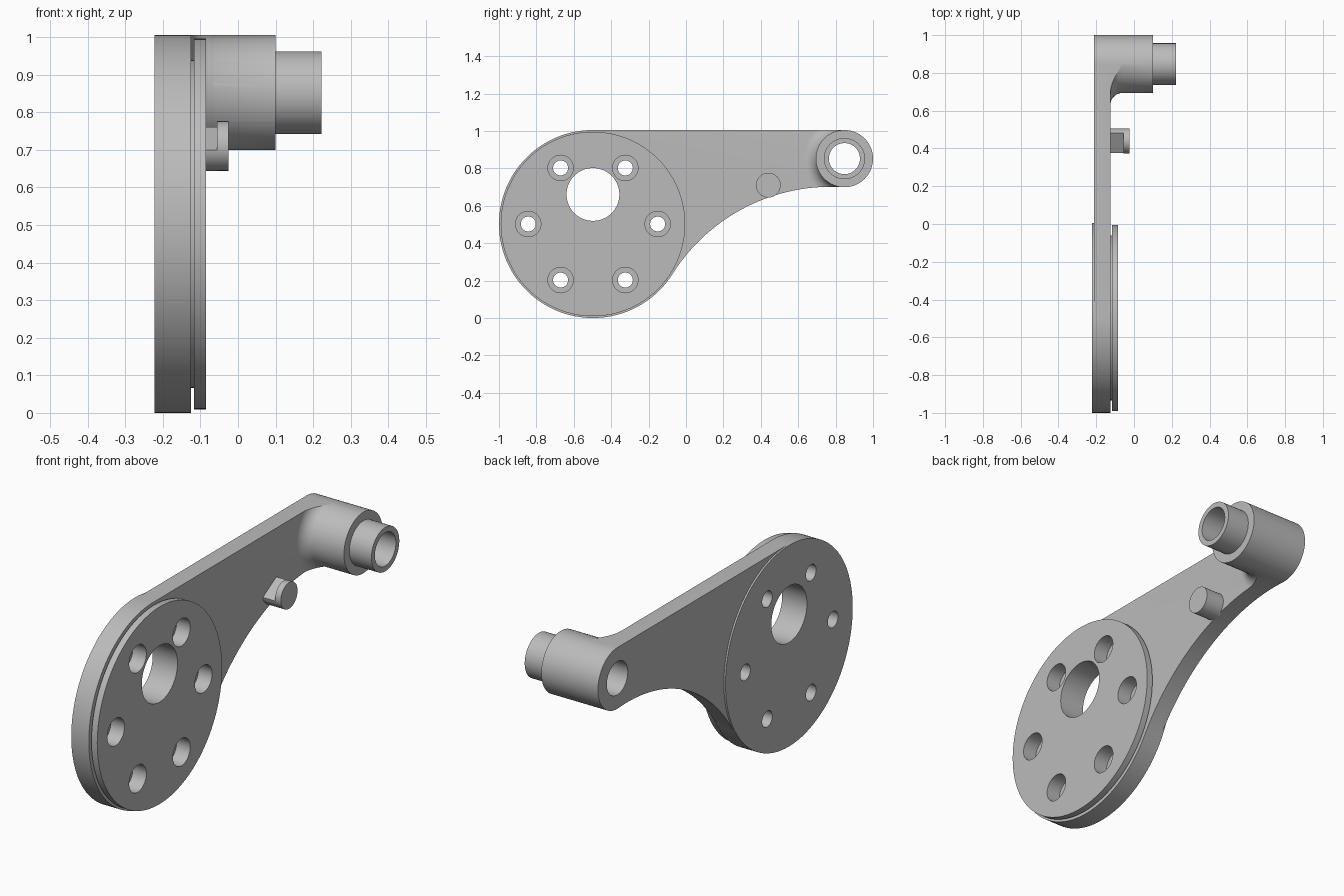
import bpy, bmesh
from math import sin, cos, pi, sqrt, atan2, radians
from mathutils import Vector

cube = bpy.data.objects.get("Cube")
if cube:
    bpy.data.objects.remove(cube, do_unlink=True)

grey = bpy.data.materials.new("plain grey")
grey.use_nodes = True
GREY = (0.5, 0.5, 0.5, 1)
grey.diffuse_color = GREY
grey.node_tree.nodes["Principled BSDF"].inputs["Base Color"].default_value = GREY

# Main centres in the (y, z) plane
DISC, DISC_R = Vector((-0.4975, 0.5025)), 0.5025
BOSS, BOSS_R = Vector((0.847, 0.852)), 0.153
PIN, PIN_R = Vector((0.44, 0.71)), 0.066
BACK, FACE = -0.213, -0.125


def loft(name, rings):
    """Closed solid from matching rings of points."""
    bm = bmesh.new()
    loops = [[bm.verts.new(p) for p in ring] for ring in rings]
    n = len(loops[0])
    for a, b in zip(loops, loops[1:]):
        for i in range(n):
            j = (i + 1) % n
            bm.faces.new((a[i], a[j], b[j], b[i]))
    bm.faces.new(loops[0][::-1])
    bm.faces.new(loops[-1])
    bmesh.ops.recalc_face_normals(bm, faces=bm.faces)
    mesh = bpy.data.meshes.new(name)
    bm.to_mesh(mesh)
    bm.free()
    mesh.materials.append(grey)
    obj = bpy.data.objects.new(name, mesh)
    bpy.context.collection.objects.link(obj)
    return obj


def lathe(name, centre, profile, n=96):
    """Turn (x, radius) points around an axis along x."""
    angles = [2 * pi * i / n for i in range(n)]
    return loft(name, [[(x, centre.x + r * cos(a), centre.y + r * sin(a)) for a in angles]
                       for x, r in profile])


def prism(name, outline, x0, x1):
    return loft(name, [[(x, p.x, p.y) for p in outline] for x in (x0, x1)])


def combine(target, tool, operation):
    """Apply a boolean and remove the helper."""
    tool.hide_render = True
    mod = target.modifiers.new(operation, 'BOOLEAN')
    mod.operation, mod.solver, mod.object = operation, 'EXACT', tool
    bpy.context.view_layer.objects.active = target
    bpy.ops.object.modifier_apply(modifier=mod.name)
    bpy.data.objects.remove(tool, do_unlink=True)


# Arm outline: straight top, concave arc tangent to boss and disc below
ARC_R = 1.0
span = BOSS - DISC
d1, d2 = ARC_R + DISC_R, ARC_R + BOSS_R
along = (d1 ** 2 - d2 ** 2 + span.length_squared) / (2 * span.length)
u = span.normalized()
arc_centre = DISC + u * along + Vector((u.y, -u.x)) * sqrt(d1 ** 2 - along ** 2)
to_boss, to_disc = BOSS - arc_centre, DISC - arc_centre
a0, a1 = atan2(to_boss.y, to_boss.x), atan2(to_disc.y, to_disc.x)
outline = [DISC + Vector((0, DISC_R)), BOSS + Vector((0, BOSS_R))]
for i in range(41):
    a = a0 + (a1 - a0) * i / 40
    outline.append(arc_centre + ARC_R * Vector((cos(a), sin(a))))

# Stepped disc, arm plate and boss with sleeve
body = lathe("lever_body", DISC, [(-0.222, DISC_R), (FACE, DISC_R), (FACE, 0.436),
                                  (-0.117, 0.436), (-0.117, 0.493), (-0.085, 0.493)], 128)
combine(body, prism("arm_plate", outline, BACK, FACE), 'UNION')
combine(body, lathe("boss", BOSS, [(BACK, BOSS_R), (0.1, BOSS_R), (0.1, 0.11), (0.222, 0.11)]),
        'UNION')

# Fillet where the boss meets the arm, trimmed to the arm outline
FILLET = 0.065
profile = [(FACE - 0.03, BOSS_R + FILLET)]
for i in range(13):
    a = pi / 2 * i / 12
    profile.append((FACE + FILLET * (1 - cos(a)), BOSS_R + FILLET * (1 - sin(a))))
profile[-1] = (FACE + FILLET, BOSS_R - 0.004)
fillet = lathe("fillet", BOSS, profile)
combine(fillet, prism("fillet_trim", outline, BACK, 0.09), 'INTERSECT')
combine(body, fillet, 'UNION')

# Bores: boss, large window and six counterbored bolt holes
combine(body, lathe("boss_bore", BOSS, [(-0.3, 0.083), (0.3, 0.083)], 64), 'DIFFERENCE')
combine(body, lathe("window", DISC + Vector((0, 0.158)), [(-0.3, 0.141), (0.3, 0.141)]),
        'DIFFERENCE')
for k in range(6):
    a = k * pi / 3
    c = DISC + 0.346 * Vector((cos(a), sin(a)))
    combine(body, lathe("bolt_hole", c, [(-0.3, 0.04), (-0.16, 0.04), (-0.16, 0.068),
                                         (0.1, 0.068)], 48), 'DIFFERENCE')

# Stop pin: full round head, shank with a slanted flat
tilt = radians(30)
flat = acos_half = atan2(sqrt(PIN_R ** 2 - 0.023 ** 2), 0.023)
start = pi / 2 + tilt + flat
shank = []
for i in range(41):
    a = start + (2 * pi - 2 * flat) * i / 40
    shank.append(PIN + PIN_R * Vector((cos(a), sin(a))))
pin = lathe("stop_pin", PIN, [(-0.056, PIN_R), (-0.025, PIN_R)], 64)
pin_shank = prism("stop_pin_shank", shank, FACE - 0.01, -0.056)

# Smooth round walls, crisp edges
for obj in (body, pin, pin_shank):
    bpy.ops.object.select_all(action='DESELECT')
    obj.select_set(True)
    bpy.context.view_layer.objects.active = obj
    bpy.ops.object.shade_smooth_by_angle(angle=radians(30))
